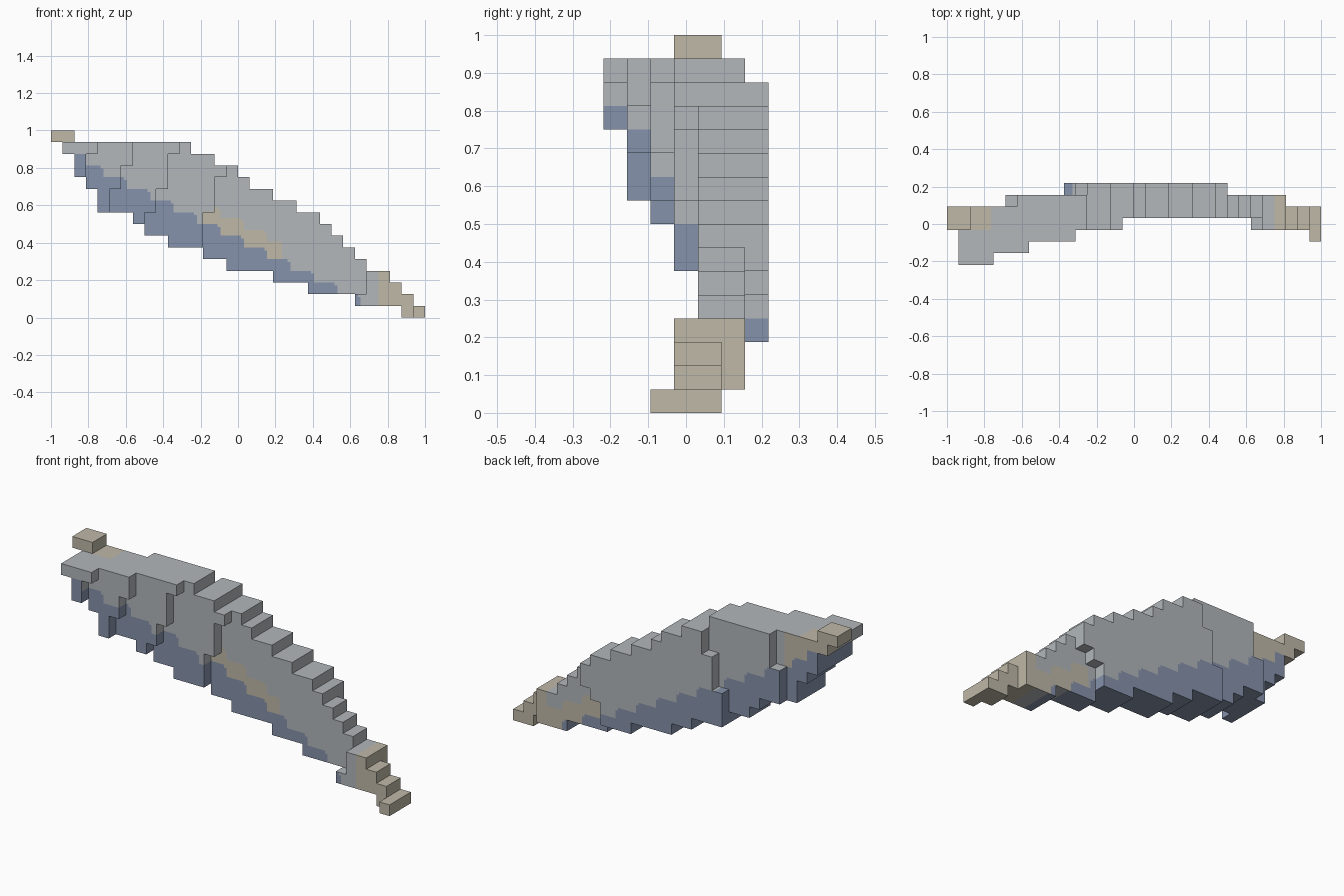
import bpy, bmesh, math
from mathutils import Vector

old = bpy.data.objects.get("Cube")
if old:
    bpy.data.objects.remove(old, do_unlink=True)

S = 1 / 16          # block size
FINE = 4            # paint cells per block edge
GREY, BLUE, TAN = range(3)


def material(name, color):
    m = bpy.data.materials.new(name)
    m.use_nodes = True
    m.diffuse_color = (*color, 1)
    m.node_tree.nodes["Principled BSDF"].inputs["Base Color"].default_value = (*color, 1)
    return m


# Wing outline: first and end block column of each row, bottom to top
START = [30, 26, 22, 19, 15, 13, 10, 8, 7, 4, 4, 3, 2, 2, 1, 0]
END = [32, 31, 30, 29, 27, 26, 25, 24, 23, 21, 19, 17, 16, 14, 12, 2]


def front_limit(j, k):
    """Column where front layer j ends in row k."""
    if j == 0:
        return 4 if k == 14 else 3 if k >= 12 else 0
    if j == 1:
        return 7 if k >= 13 else 6 if k >= 11 else 5
    if j == 2:
        return 11 if k == 14 else 10 if k >= 11 else 9 if k >= 9 else 8
    return 15 if k >= 12 else 14 if k >= 9 else 13


def solid(i, j, k):
    if not (0 <= k < 16 and 0 <= j < 7 and START[k] <= i < END[k]):
        return False
    if k == 15:                                   # shoulder block
        return j in (3, 4)
    if j == 4:
        return True
    if j < 4:                                     # front layers and wing tip
        tip = (j == 3 and (i >= 27 or (i == 26 and k == 1))) or (j == 2 and i == 31)
        return tip or i < front_limit(j, k)
    if j == 5:
        return (6 if k >= 12 else 5) <= i < 29
    lo = 12 if k >= 12 else 11 if k >= 9 else 10
    hi = 24 if k >= 6 else 23 if k == 5 else 22
    return lo <= i < hi


def feather_line(x):
    """Height of the scalloped edge of the blue feathers."""
    if x < -0.8125:
        return 0.875
    t = (x + 0.835) / 0.125
    step = math.floor(t)
    drop = max(0, (t - step - 0.7) / 0.3)
    return 0.81 - S * (step + drop * drop)


def paint(p, n):
    x, y, z = p
    if x > 0.745 or z > 0.938:
        return TAN
    if n.z > 0.5 and z > 0.93 and x < -0.76 and -0.031 < y < 0.094:
        return TAN
    line = feather_line(x)
    if z < line and not (n.z > 0.5 and z > 0.87):
        return BLUE
    if n.y < -0.5 and -0.19 < x < 0.24 and y > 0 and z < line + 0.1:
        return TAN
    if n.y > 0.5 and 0.42 < x and y < 0.2 and z < line + 0.11:
        return TAN
    if x < -0.67 and y > 0 and n.y > -0.5 and n.z < 0.5:
        return TAN
    return GREY


bm = bmesh.new()
cache = {}


def vert(p):
    key = tuple(round(c * 512) for c in p)
    if key not in cache:
        cache[key] = bm.verts.new(p)
    return cache[key]


def quad(corner, u, v, mat):
    ring = (corner, corner + u, corner + u + v, corner + v)
    bm.faces.new([bm.verts.new(p) for p in ring]).material_index = mat


def block_face(corner, u, v, n):
    """One block side, split into paint cells only where colours meet."""
    du, dv = u / FINE, v / FINE
    cells = [(corner + du * a + dv * b) for a in range(FINE) for b in range(FINE)]
    mats = [paint(c + (du + dv) / 2, n) for c in cells]
    if len(set(mats)) == 1:
        quad(corner, u, v, mats[0])
    else:
        for c, m in zip(cells, mats):
            quad(c, du, dv, m)


# Stepped wing: emit every exposed block side
AXES = [Vector((1, 0, 0)), Vector((0, 1, 0)), Vector((0, 0, 1))]
for k in range(16):
    for j in range(7):
        for i in range(32):
            if not solid(i, j, k):
                continue
            base = Vector((i * S - 1, (j - 3.5) * S, k * S))
            for a in range(3):
                n, u, v = AXES[a], AXES[(a + 1) % 3], AXES[(a + 2) % 3]
                for sign in (1, -1):
                    d = [int(c) * sign for c in n]
                    if solid(i + d[0], j + d[1], k + d[2]):
                        continue
                    if sign > 0:
                        block_face(base + n * S, u * S, v * S, n)
                    else:
                        block_face(base, v * S, u * S, -n)

bmesh.ops.remove_doubles(bm, verts=bm.verts, dist=0.001)
mesh = bpy.data.meshes.new("wing")
bm.to_mesh(mesh)
bm.free()
mesh.materials.append(material("grey feathers", (0.445, 0.474, 0.497)))
mesh.materials.append(material("blue feathers", (0.235, 0.288, 0.407)))
mesh.materials.append(material("tan bone", (0.521, 0.479, 0.386)))
wing = bpy.data.objects.new("wing", mesh)
bpy.context.collection.objects.link(wing)
